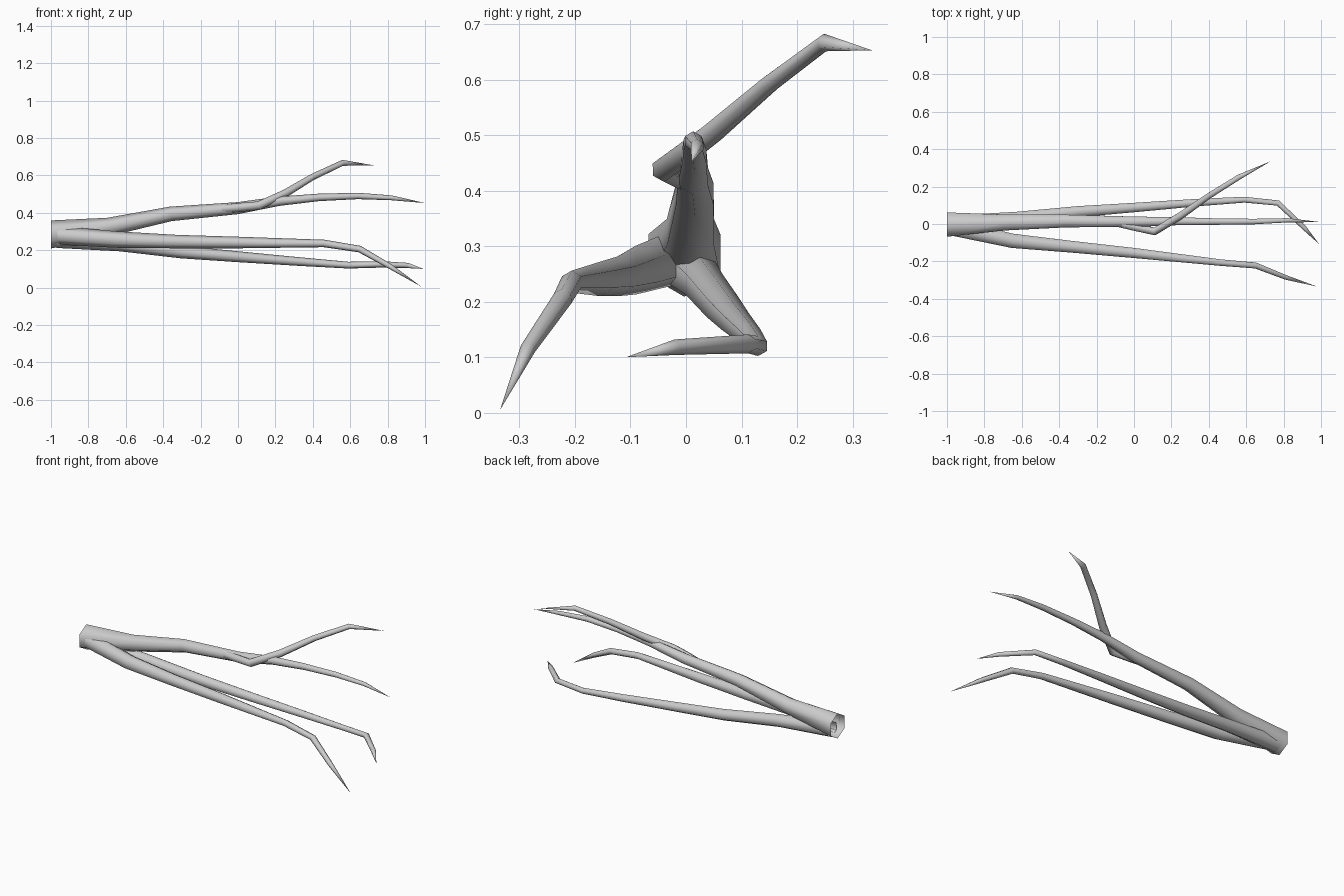
import bpy, bmesh, math
from mathutils import Vector

SIDES = 6


def limb(name, path):
    """Tapered open-ended tube through (x, y, z, radius) stations; radius 0 closes to a point."""
    bm = bmesh.new()
    pts = [Vector(p[:3]) for p in path]
    prev = None
    for i, p in enumerate(path):
        a, b = pts[max(i - 1, 0)], pts[min(i + 1, len(pts) - 1)]
        d1 = (pts[i] - a).normalized()
        d2 = (b - pts[i]).normalized()
        t = (d1 + d2).normalized() if i else Vector((1, 0, 0))
        if p[3] == 0:
            ring = [bm.verts.new(pts[i])]
        else:
            side = Vector((0, 0, 1)).cross(t).normalized()
            up = t.cross(side)
            ring = []
            for k in range(SIDES):
                ang = math.tau * k / SIDES
                ring.append(bm.verts.new(pts[i] + p[3] * (up * math.cos(ang) + side * math.sin(ang))))
        if prev:
            for k in range(SIDES):
                n = (k + 1) % SIDES
                if len(ring) == 1:
                    bm.faces.new((prev[k], prev[n], ring[0]))
                else:
                    bm.faces.new((prev[k], prev[n], ring[n], ring[k]))
        prev = ring
    bmesh.ops.recalc_face_normals(bm, faces=bm.faces)
    for f in bm.faces:
        f.smooth = True
    me = bpy.data.meshes.new(name)
    bm.to_mesh(me)
    bm.free()
    ob = bpy.data.objects.new(name, me)
    bpy.context.collection.objects.link(ob)
    return ob


# trunk running on into the upper bough
limb("trunk_and_upper_bough", [
    (-1, -0.003, 0.284, 0.075), (-0.69, 0.008, 0.325, 0.049), (-0.36, 0.016, 0.394, 0.039),
    (0, 0.012, 0.425, 0.032), (0.22, 0.015, 0.462, 0.025), (0.43, 0.013, 0.482, 0.02),
    (0.64, 0.013, 0.49, 0.017), (0.82, 0.02, 0.48, 0.013), (1, 0.01, 0.452, 0)])

# twig forking from the upper bough
limb("forked_twig", [
    (-0.14, 0.015, 0.415, 0.021), (0, -0.015, 0.428, 0.024), (0.11, -0.04, 0.438, 0.023),
    (0.25, 0.045, 0.502, 0.022), (0.4, 0.15, 0.592, 0.018), (0.56, 0.25, 0.667, 0.016),
    (0.73, 0.335, 0.653, 0)])

# lower front bough
limb("front_bough", [
    (-0.97, -0.02, 0.28, 0.05), (-0.65, -0.09, 0.257, 0.044), (-0.33, -0.122, 0.246, 0.036),
    (0, -0.155, 0.241, 0.031), (0.46, -0.206, 0.236, 0.02), (0.65, -0.222, 0.206, 0.018),
    (0.81, -0.285, 0.115, 0.014), (0.98, -0.335, 0.005, 0)])

# lower back bough
limb("back_bough", [
    (-0.97, 0.005, 0.26, 0.048), (-0.63, 0.032, 0.232, 0.038), (-0.3, 0.066, 0.19, 0.034),
    (0, 0.088, 0.165, 0.029), (0.33, 0.114, 0.139, 0.023), (0.59, 0.13, 0.12, 0.018),
    (0.77, 0.112, 0.124, 0.017), (0.91, -0.02, 0.118, 0.014), (0.99, -0.108, 0.1, 0)])
